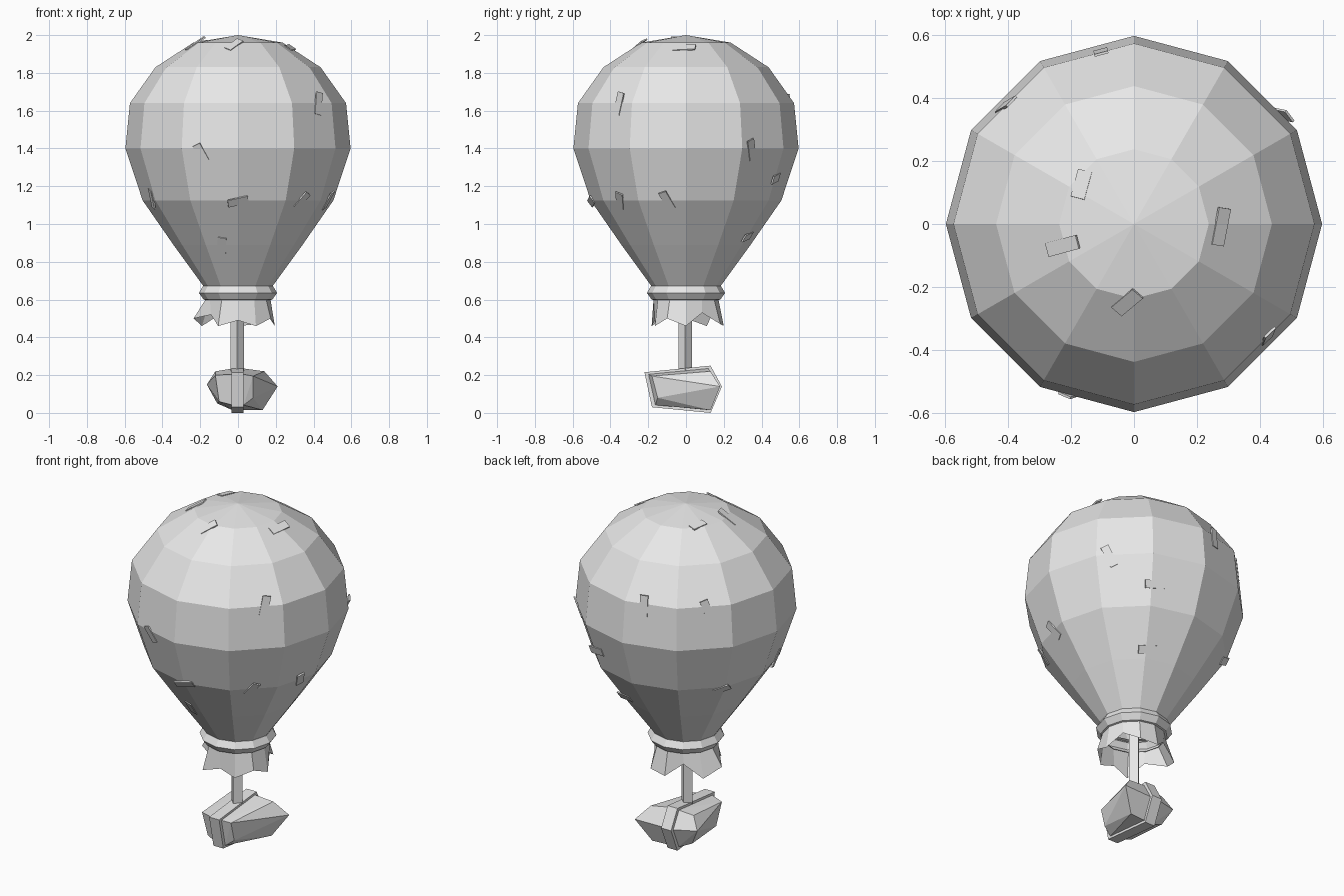
import bpy, bmesh, math
from mathutils import Vector, Matrix
from mathutils.bvhtree import BVHTree

if "Cube" in bpy.data.objects:
    bpy.data.objects.remove(bpy.data.objects["Cube"])

grey = bpy.data.materials.new("plain_grey")
grey.diffuse_color = (0.8, 0.8, 0.8, 1)
grey.use_nodes = True
grey.node_tree.nodes["Principled BSDF"].inputs["Base Color"].default_value = grey.diffuse_color
SIDES = 12


def finish(name, bm):
    me = bpy.data.meshes.new(name)
    bm.to_mesh(me)
    bm.free()
    me.materials.append(grey)
    ob = bpy.data.objects.new(name, me)
    bpy.context.collection.objects.link(ob)
    return ob


def ring(bm, r, z):
    return [bm.verts.new((r * math.cos(math.tau * i / SIDES),
                          r * math.sin(math.tau * i / SIDES), z)) for i in range(SIDES)]


def bridge(bm, low, high):
    n = len(low)
    for i in range(n):
        j = (i + 1) % n
        bm.faces.new((low[i], low[j], high[j], high[i]))


def lathe(bm, profile):
    rings = [ring(bm, r, z) for r, z in profile]
    for a, b in zip(rings, rings[1:]):
        bridge(bm, a, b)
    return rings


# Balloon envelope, closed by a fan at the crown
bm = bmesh.new()
rings = lathe(bm, [(0.175, 0.66), (0.342, 0.89), (0.505, 1.125), (0.596, 1.4),
                   (0.572, 1.64), (0.437, 1.83), (0.237, 1.96)])
crown = bm.verts.new((0, 0, 2.0))
for i in range(SIDES):
    bm.faces.new((rings[-1][i], rings[-1][(i + 1) % SIDES], crown))
bm.normal_update()
surface = BVHTree.FromBMesh(bm)
finish("balloon", bm)

# Collar tied around the neck
bm = bmesh.new()
lathe(bm, [(0.165, 0.595), (0.182, 0.6), (0.207, 0.635), (0.185, 0.672), (0.165, 0.675)])
finish("collar", bm)

# Ragged flared skirt: (radius, height) of each hem point
hem = [(0.195, 0.46), (0.17, 0.53), (0.21, 0.47), (0.20, 0.46), (0.165, 0.53), (0.22, 0.46),
       (0.235, 0.50), (0.165, 0.52), (0.21, 0.46), (0.165, 0.49), (0.19, 0.46), (0.20, 0.50)]
bm = bmesh.new()
top = ring(bm, 0.172, 0.6)
bottom = []
for i, (r, z) in enumerate(hem):
    a = math.tau * i / SIDES
    bottom.append(bm.verts.new((r * math.cos(a), r * math.sin(a), z)))
bridge(bm, bottom, top)
finish("ragged_skirt", bm)

# Post between the weight and the balloon
bm = bmesh.new()
bmesh.ops.create_cone(bm, cap_ends=True, segments=4, radius1=0.035, radius2=0.035, depth=0.44,
                      matrix=Matrix.Translation((-0.004, -0.004, 0.43)))
finish("post", bm)

# Band around the stone
outline = [(-0.22, 0.215), (0.13, 0.25), (0.19, 0.14), (0.13, 0.0), (-0.18, 0.03)]
bm = bmesh.new()
left = [bm.verts.new((-0.035, y, z)) for y, z in outline]
right = [bm.verts.new((0.03, y, z)) for y, z in outline]
bridge(bm, left, right)
bm.faces.new(left)
bm.faces.new(right)
bmesh.ops.recalc_face_normals(bm, faces=bm.faces)
finish("stone_band", bm)

# Faceted hanging stone
bm = bmesh.new()
corners = [(0.08, -0.18, 0.195), (0.14, 0.13, 0.22), (0.21, 0.18, 0.14), (0.13, 0.13, 0.015),
           (0.08, -0.15, 0.08), (-0.12, -0.165, 0.20), (-0.12, 0.1, 0.22), (-0.165, 0.13, 0.15),
           (-0.11, 0.1, 0.05), (-0.10, -0.14, 0.06)]
corners += [(x, y * 0.9, 0.125 + (z - 0.125) * 0.88) for x in (-0.03, 0.03) for y, z in outline]
for c in corners:
    bm.verts.new(c)
hull = bmesh.ops.convex_hull(bm, input=bm.verts)
loose = [v for v in bm.verts if not v.link_faces]
bmesh.ops.delete(bm, geom=loose, context='VERTS')
bmesh.ops.dissolve_limit(bm, angle_limit=math.radians(4), verts=bm.verts, edges=bm.edges)
finish("stone", bm)


# Cloth patches: (azimuth, radius, height, tilt, length), all in degrees and units
patches = [(-110, 0.59, 1.37, -25, 0.10), (-90, 0.50, 1.12, 75, 0.11), (-105, 0.34, 0.88, 10, 0.10),
           (-40, 0.57, 1.64, 12, 0.12), (-157, 0.50, 1.13, 20, 0.11), (-46, 0.50, 1.12, 25, 0.10),
           (-12, 0.50, 1.12, -20, 0.11), (37, 0.59, 1.39, -25, 0.12), (62, 0.54, 1.24, 80, 0.11),
           (62, 0.37, 0.93, 80, 0.11), (101, 0.57, 1.63, 0, 0.12), (137, 0.57, 1.62, -20, 0.12),
           (148, 0.50, 1.10, 60, 0.09), (143, 0.21, 1.97, 60, 0.09), (-163, 0.24, 1.96, 0, 0.12),
           (-2, 0.28, 1.94, 85, 0.12), (-95, 0.25, 1.95, 30, 0.10)]
bm = bmesh.new()
for az, r, z, tilt, length in patches:
    a = math.radians(az)
    loc, normal, _, _ = surface.find_nearest(Vector((r * math.cos(a), r * math.sin(a), z)))
    side = Vector((0, 0, 1)).cross(normal).normalized()
    frame = Matrix((side, normal.cross(side), normal)).transposed().to_4x4()
    m = (Matrix.Translation(loc) @ frame @ Matrix.Rotation(math.radians(-tilt), 4, 'Z')
         @ Matrix.Diagonal((0.045, length, 0.008, 1)))
    bmesh.ops.create_cube(bm, size=1, matrix=m)
finish("cloth_patches", bm)
